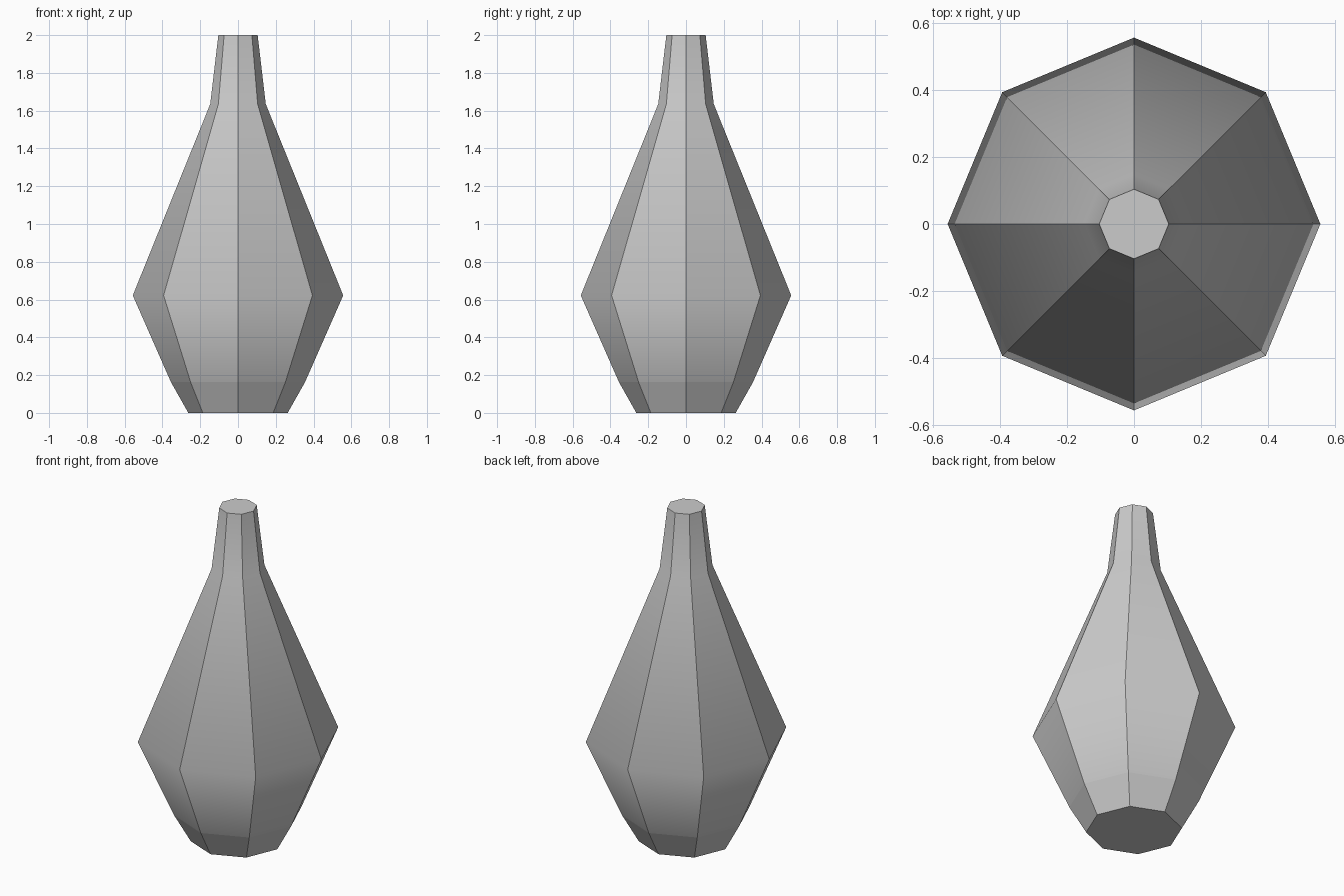
import bpy, bmesh
from math import cos, sin, pi

if "Cube" in bpy.data.objects:
    bpy.data.objects.remove(bpy.data.objects["Cube"])

SIDES = 8
# (radius, height) from foot to lip
PROFILE = [(0.263, 0), (0.355, 0.163), (0.557, 0.622), (0.147, 1.635), (0.104, 2.0)]
SMOOTH_RINGS = {2, 3}  # belly and neck base blend softly

bm = bmesh.new()
# Octagonal rings, corners on the axes
rings = [[bm.verts.new((r * cos(2 * pi * i / SIDES), r * sin(2 * pi * i / SIDES), z))
          for i in range(SIDES)] for r, z in PROFILE]

# Side facets
for low, high in zip(rings, rings[1:]):
    for i in range(SIDES):
        j = (i + 1) % SIDES
        bm.faces.new((low[i], low[j], high[j], high[i]))

# Closed foot and top
bm.faces.new(rings[0][::-1])
bm.faces.new(rings[-1])

# Facets are crisp sideways but blend along their height
for f in bm.faces:
    f.smooth = True
for e in bm.edges:
    e.smooth = False
for k in SMOOTH_RINGS:
    for i in range(SIDES):
        bm.edges.get((rings[k][i], rings[k][(i + 1) % SIDES])).smooth = True

mesh = bpy.data.meshes.new("faceted_vase")
bm.to_mesh(mesh)
bm.free()
vase = bpy.data.objects.new("faceted_vase", mesh)
bpy.context.collection.objects.link(vase)
